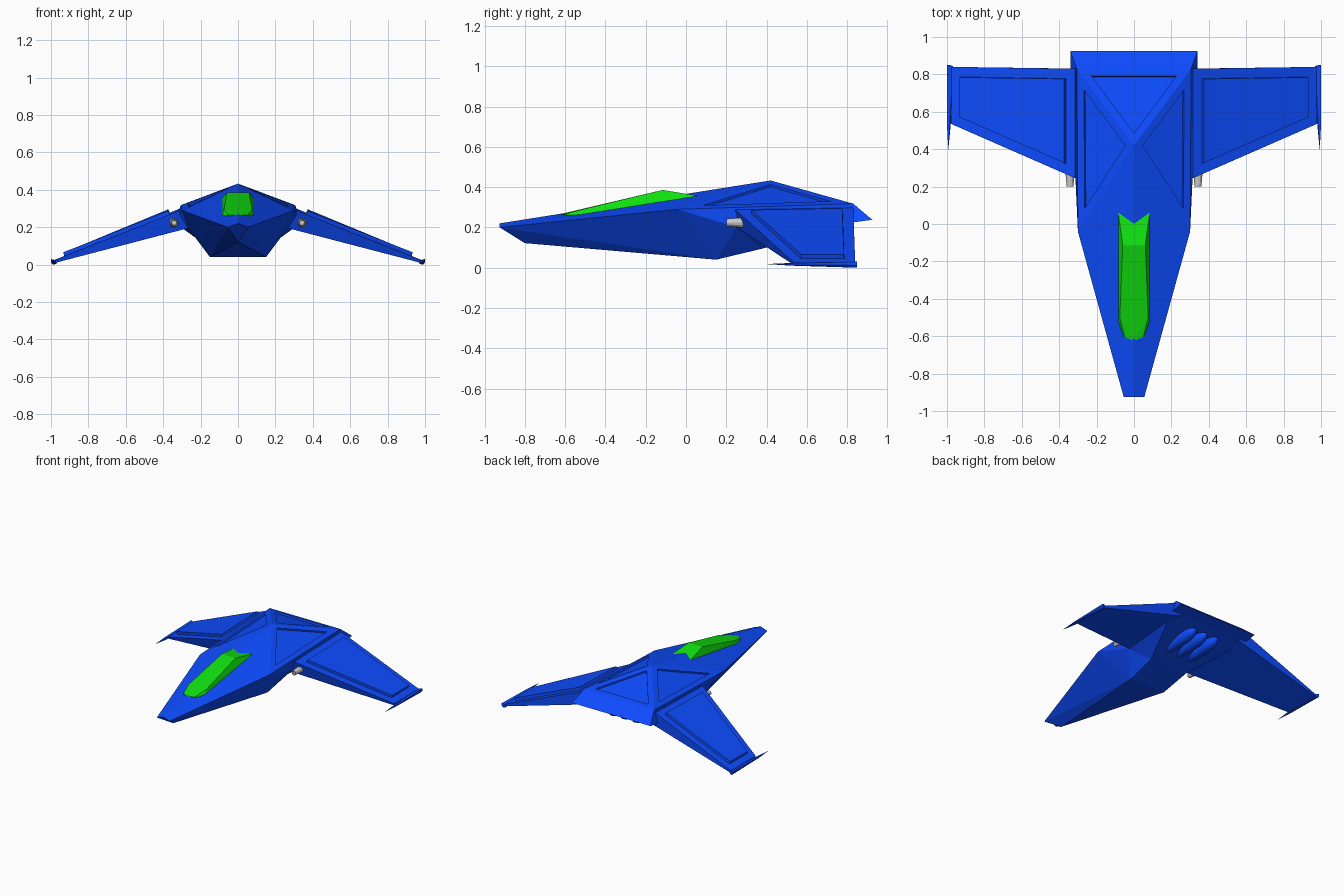
import bpy, bmesh, math
from mathutils import Matrix

if "Cube" in bpy.data.objects:
    bpy.data.objects.remove(bpy.data.objects["Cube"])


def material(name, color):
    m = bpy.data.materials.new(name)
    m.diffuse_color = (*color, 1)
    m.use_nodes = True
    m.node_tree.nodes["Principled BSDF"].inputs["Base Color"].default_value = m.diffuse_color
    return m


BLUE = material("hull_blue", (0.004, 0.072, 1.0))
GREEN = material("canopy_green", (0.005, 0.75, 0.005))


def finish(bm, name, mat=None, mirror=False):
    bmesh.ops.recalc_face_normals(bm, faces=bm.faces)
    me = bpy.data.meshes.new(name)
    bm.to_mesh(me)
    bm.free()
    ob = bpy.data.objects.new(name, me)
    bpy.context.collection.objects.link(ob)
    if mat:
        me.materials.append(mat)
    if mirror:
        ob.modifiers.new("mirror", 'MIRROR')
    return ob


def hull(bm, pts):
    verts = [bm.verts.new(p) for p in pts]
    bmesh.ops.convex_hull(bm, input=verts)
    bmesh.ops.dissolve_limit(bm, angle_limit=0.01, verts=bm.verts, edges=bm.edges)


def panel_step(bm, faces, width, height):
    """Inset a panel, then raise (+) or sink (-) it with near-vertical walls."""
    bmesh.ops.recalc_face_normals(bm, faces=bm.faces)
    bmesh.ops.inset_individual(bm, faces=faces, thickness=width, use_even_offset=True)
    bmesh.ops.inset_individual(bm, faces=faces, thickness=0.002, depth=height, use_even_offset=True)


# Fuselage: named right-hand points, mirrored with a "-" prefix
P = {
    "C": (0, -0.925, 0.22), "A": (0, 0.42, 0.433), "K": (0, -0.8, 0.122),
    "N": (0.055, -0.925, 0.2), "S": (0.30, -0.04, 0.29), "R": (0.305, 0.83, 0.318),
    "T": (0.34, 0.925, 0.238), "U": (0.34, 0.83, 0.225), "L": (0.27, 0.25, 0.20),
    "B": (0.15, 0.15, 0.04), "D": (0.16, 0.38, 0.095),
}
bm = bmesh.new()
V = {}
for k, p in P.items():
    V[k] = bm.verts.new(p)
    V["-" + k] = bm.verts.new((-p[0], p[1], p[2])) if p[0] else V[k]
panels = []
for s in ("", "-"):
    for f in ("CNSA", "NKB", "NBS", "SBL", "SLUR", "BDL", "LDU", "RUT", "CNK"):
        bm.faces.new([V[s + c] for c in f])
    panels.append(bm.faces.new([V[s + c] for c in "ASR"]))
panels.append(bm.faces.new([V["A"], V["R"], V["-R"]]))
bm.faces.new([V["K"], V["B"], V["-B"]])
for a, b in ("BD", "DU", "UT", "TR"):
    bm.faces.new([V[a], V[b], V["-" + b], V["-" + a]])
panel_step(bm, panels, 0.04, -0.012)
finish(bm, "fuselage", BLUE)

# Wings: tapered drooping slab with a raised upper panel
bm = bmesh.new()
top = [bm.verts.new(p) for p in
       ((0.315, 0.245, 0.288), (0.978, 0.535, 0.026), (0.975, 0.84, 0.026), (0.315, 0.83, 0.298))]
low = [bm.verts.new(p) for p in
       ((0.265, 0.26, 0.195), (0.975, 0.54, 0.01), (0.972, 0.84, 0.01), (0.265, 0.83, 0.21))]
panel = bm.faces.new(top)
bm.faces.new(low[::-1])
for i in range(4):
    j = (i + 1) % 4
    bm.faces.new([top[i], low[i], low[j], top[j]])
panel_step(bm, [panel], 0.053, 0.02)
finish(bm, "wings", BLUE, True)

# Wing tip blades, running forward to a spike
bm = bmesh.new()
hull(bm, [(0.968, 0.845, 0.022), (0.972, 0.845, 0.003), (1.0, 0.85, 0.012), (0.99, 0.85, 0.0),
          (1.0, 0.85, 0.03), (0.985, 0.53, 0.024), (0.98, 0.53, 0.01), (1.0, 0.53, 0.014),
          (1.0, 0.53, 0.022), (0.993, 0.395, 0.018)])
finish(bm, "wing_tip_blades", BLUE, True)

# Canopy, its lower edge sunk into the fuselage roof
bm = bmesh.new()
pts = [(0, -0.625, 0.266), (0, -0.61, 0.23)]
for s in (1, -1):
    pts += [(s * x, y, z) for x, y, z in (
        (0.06, -0.115, 0.386), (0.076, -0.5, 0.293), (0.05, -0.605, 0.266), (0.087, -0.53, 0.252),
        (0.084, -0.115, 0.315), (0.085, 0.07, 0.355), (0.05, -0.59, 0.23), (0.08, 0.06, 0.32))]
hull(bm, pts)
finish(bm, "canopy", GREEN)

# Three engines under the tail: long pointed front, short rounded rear
for i, x in enumerate((-0.1, 0, 0.1)):
    bm = bmesh.new()
    bmesh.ops.create_uvsphere(bm, u_segments=14, v_segments=10, radius=1)
    for v in bm.verts:
        v.co.z *= 0.25 if v.co.z > 0 else 0.12
        v.co.x *= 0.045
        v.co.y *= 0.045
    bm.transform(Matrix.Translation((x, 0.68, 0.165)) @ Matrix.Rotation(math.pi / 2 + 0.08, 4, 'X'))
    for f in bm.faces:
        f.smooth = True
    finish(bm, f"engine_{i + 1}", BLUE)

# Grey guns at the wing roots, with a hollow muzzle
bm = bmesh.new()
m = Matrix.Translation((0.342, 0.245, 0.224)) @ Matrix.Rotation(math.pi / 2, 4, 'X')
bmesh.ops.create_cone(bm, cap_ends=True, segments=12, radius1=0.026, radius2=0.018, depth=0.09, matrix=m)
bmesh.ops.recalc_face_normals(bm, faces=bm.faces)
muzzle = [f for f in bm.faces if f.normal.y < -0.9]
panel_step(bm, muzzle, 0.003, -0.012)
finish(bm, "guns", None, True)
